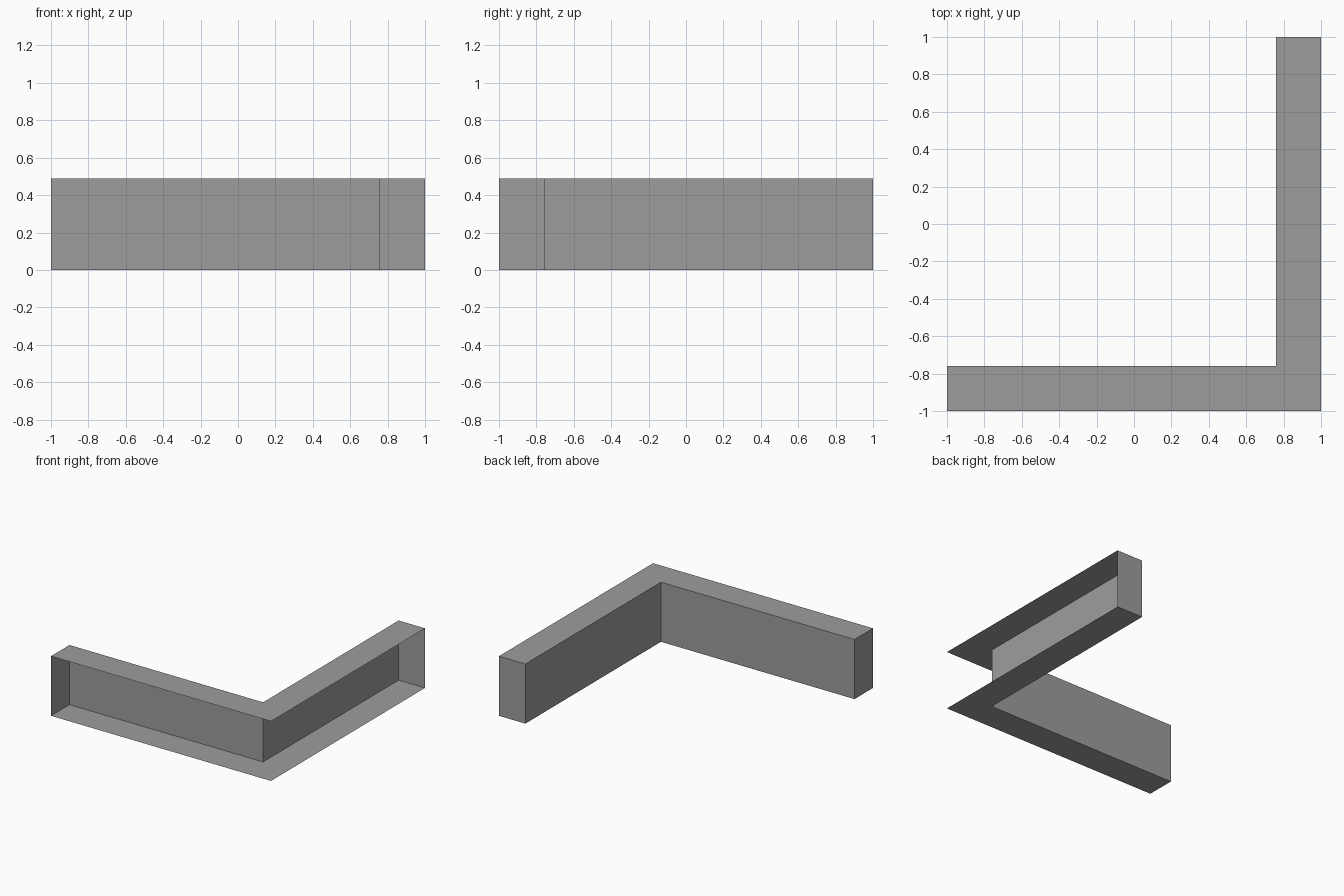
import bpy
import bmesh

if "Cube" in bpy.data.objects:
    bpy.data.objects.remove(bpy.data.objects["Cube"])

HEIGHT = 0.49
INNER = 0.76  # offset of the inner walls from the centre

grey = bpy.data.materials.new("plain grey")
grey.diffuse_color = (0.34, 0.34, 0.34, 1)
grey.use_nodes = True
grey.node_tree.nodes["Principled BSDF"].inputs["Base Color"].default_value = grey.diffuse_color

# L-shaped outline, counter-clockwise from the far left end
outline = [(-1, -1), (1, -1), (1, 1), (INNER, 1), (INNER, -INNER), (-1, -INNER)]

# Corner channel: bottom, top, inner walls and end caps; outer sides stay open
bm = bmesh.new()
low = [bm.verts.new((x, y, 0)) for x, y in outline]
high = [bm.verts.new((x, y, HEIGHT)) for x, y in outline]
bm.faces.new(list(reversed(low)))
bm.faces.new(high)
for i in range(2, 6):
    j = (i + 1) % 6
    bm.faces.new((low[i], low[j], high[j], high[i]))

mesh = bpy.data.meshes.new("corner_channel")
bm.to_mesh(mesh)
bm.free()
mesh.materials.append(grey)
channel = bpy.data.objects.new("corner_channel", mesh)
bpy.context.collection.objects.link(channel)
